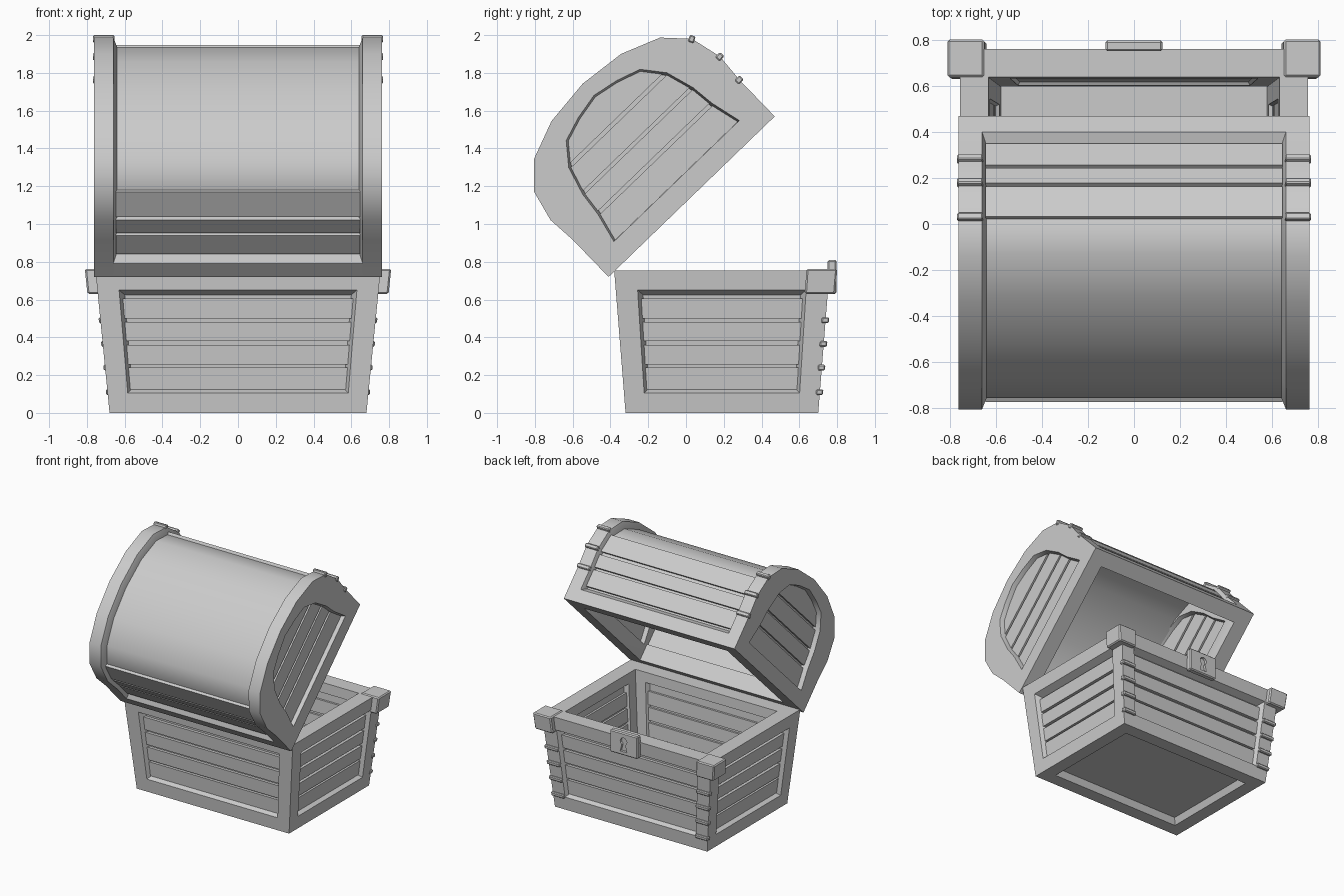
import bpy, bmesh, math
from mathutils import Matrix, Vector

if "Cube" in bpy.data.objects:
    bpy.data.objects.remove(bpy.data.objects["Cube"])

H, W = 0.755, 1.223           # base height, lid depth
LID = Matrix.Translation((0, -0.41, 0.72)) @ Matrix.Rotation(math.radians(44), 4, 'X')


def taper(co):
    t = co.z / H
    return Vector((co.x * (1 + 0.11 * t), 0.19 + co.y * (1 + 0.118 * t), co.z))


def lid_space(co):
    return LID @ co


def finish(name, bm, fn=None, smooth=False):
    if fn:
        for v in bm.verts:
            v.co = fn(v.co)
    bmesh.ops.recalc_face_normals(bm, faces=bm.faces)
    me = bpy.data.meshes.new(name)
    bm.to_mesh(me)
    bm.free()
    ob = bpy.data.objects.new(name, me)
    bpy.context.collection.objects.link(ob)
    bpy.ops.object.select_all(action='DESELECT')
    ob.select_set(True)
    bpy.context.view_layer.objects.active = ob
    if smooth:
        bpy.ops.object.shade_smooth_by_angle(angle=math.radians(35))
    return ob


def box(bm, lo, hi, bevel=0, rot=0):
    lo, hi = Vector(lo), Vector(hi)
    m = (Matrix.Translation((lo + hi) / 2) @ Matrix.Rotation(rot, 4, 'X')
         @ Matrix.Diagonal((*(hi - lo), 1)))
    vs = bmesh.ops.create_cube(bm, size=1, matrix=m)['verts']
    if bevel:
        es = list({e for v in vs for e in v.link_edges})
        bmesh.ops.bevel(bm, geom=es, offset=bevel, segments=1, affect='EDGES')


def loft(bm, loops, ring=False):
    # skin equal-length closed loops; either capped or joined end to end
    vs = [[bm.verts.new(p) for p in lp] for lp in loops]
    n = len(vs[0])
    for a, b in zip(vs, vs[1:] + (vs[:1] if ring else [])):
        for i in range(n):
            j = (i + 1) % n
            bm.faces.new((a[i], a[j], b[j], b[i]))
    if not ring:
        bm.faces.new(vs[0])
        bm.faces.new(vs[-1])


def at_x(pts, x):
    return [Vector((x, u, v)) for u, v in pts]


def prism(bm, pts, x0, x1):
    loft(bm, [at_x(pts, x0), at_x(pts, x1)])


def mirror(half):
    # half profile -> full symmetric profile (last point is the crown)
    return half + [(W - u, v) for u, v in half[-2::-1]]


def inset(pts, d):
    # mitred inward offset of an open arch; the feet only move sideways
    out = []
    for i, p in enumerate(pts):
        p = Vector(p)
        ns = []
        for a, b in ((i - 1, i), (i, i + 1)):
            if a >= 0 and b < len(pts):
                e = (Vector(pts[b]) - Vector(pts[a])).normalized()
                ns.append(Vector((e.y, -e.x)))
        m = sum(ns, Vector((0, 0))).normalized()
        q = p + m * d / m.dot(ns[0])
        out.append((q.x, p.y if i in (0, len(pts) - 1) else q.y))
    return out


def band(half, a, b):
    # part of an arch between heights a and b
    def at(v):
        for (u0, v0), (u1, v1) in zip(half, half[1:]):
            if v0 <= v <= v1:
                return (u0 + (u1 - u0) * (v - v0) / (v1 - v0), v)
        return half[-1]
    left = [at(a)] + [p for p in half if a < p[1] < b] + [at(b)]
    right = [(W - u, v) for u, v in left[::-1]]
    return left + (right[1:] if abs(left[-1][0] - W / 2) < 1e-4 else right)


# ---- base body: hollow box with framed, recessed walls inside and out
bm = bmesh.new()
box(bm, (-0.68, -0.51, 0), (0.68, 0.51, H))
bm.normal_update()
top = [f for f in bm.faces if f.normal.z > 0.9]
bmesh.ops.inset_individual(bm, faces=top, thickness=0.11, use_even_offset=True)
floor = bmesh.ops.extrude_discrete_faces(bm, faces=top)['faces']
bmesh.ops.translate(bm, vec=(0, 0, -0.655), verts=list({v for f in floor for v in f.verts}))
bm.normal_update()
outer, inner = [], []
for f in bm.faces:
    c, n = f.calc_center_median(), f.normal
    if n.z < -0.9:
        outer.append(f)
    elif abs(n.z) < 0.1:
        (outer if c.dot(n) > 0 else inner).append(f)
for faces, rim, slope, depth in ((outer, 0.105, 0.025, -0.05), (inner, 0.08, 0.015, -0.03)):
    bmesh.ops.inset_individual(bm, faces=faces, thickness=rim, use_even_offset=True)
    bmesh.ops.inset_individual(bm, faces=faces, thickness=slope, depth=depth, use_even_offset=True)
finish("base_frame", bm, taper)

# ---- base planks on all four walls
bm = bmesh.new()
for z0, z1 in ((0.125, 0.24), (0.255, 0.36), (0.38, 0.48), (0.50, 0.605)):
    for s in (-1, 1):
        y0, y1 = sorted((s * 0.415, s * 0.482))
        box(bm, (-0.56, y0, z0), (0.56, y1, z1))
        x0, x1 = sorted((s * 0.585, s * 0.652))
        box(bm, (x0, -0.39, z0), (x1, 0.39, z1))
finish("base_planks", bm, taper)

# ---- corner caps and straps on the opening side
bm = bmesh.new()
for s in (-1, 1):
    x0, x1 = sorted((s * 0.585, s * 0.73))
    box(bm, (x0, 0.40, 0.63), (x1, 0.546, 0.762), 0.008)
finish("corner_caps", bm, taper)
bm = bmesh.new()
for s in (-1, 1):
    x0, x1 = sorted((s * 0.575, s * 0.688))
    for z in (0.11, 0.24, 0.365, 0.49):
        box(bm, (x0, 0.49, z - 0.015), (x1, 0.527, z + 0.015), 0.006)
finish("base_straps", bm, taper)

# ---- lock plate with keyhole
bm = bmesh.new()
box(bm, (-0.123, 0.75, 0.63), (0.123, 0.797, 0.81), 0.008)
plate = finish("lock_plate", bm)
bm = bmesh.new()
key = [(0.03 * math.sin(math.radians(a)), 0.742 + 0.03 * math.cos(math.radians(a)))
       for a in range(-150, 151, 30)] + [(0.03, 0.66), (-0.03, 0.66)]
loft(bm, [[Vector((x, y, z)) for x, z in key] for y in (0.778, 0.85)])
cutter = finish("keyhole_cutter", bm)
cutter.hide_render = True
mod = plate.modifiers.new("keyhole", 'BOOLEAN')
mod.operation, mod.object, mod.solver = 'DIFFERENCE', cutter, 'EXACT'
bpy.context.view_layer.objects.active = plate
bpy.ops.object.modifier_apply(modifier="keyhole")
bpy.data.objects.remove(cutter)

# ---- lid profiles (depth, height)
half_out = [(0, 0), (0, 0.27), (-0.012, 0.43), (0.03, 0.6), (0.147, 0.722), (0.355, 0.803), (W / 2, 0.831)]
half_in = [(0.15, 0.115), (0.19, 0.28), (0.205, 0.41), (0.25, 0.563), (0.34, 0.675), (0.47, 0.718), (W / 2, 0.745)]
rim, arch = mirror(half_out), mirror(half_in)

# ---- lid end ribs
bm = bmesh.new()
for s in (-1, 1):
    loft(bm, [at_x(rim, s * 0.762), at_x(rim, s * 0.66), at_x(inset(rim, 0.05), s * 0.64),
              at_x(arch, s * 0.64), at_x(inset(arch, 0.015), s * 0.69), at_x(inset(arch, 0.015), s * 0.715),
              at_x(arch, s * 0.762)], ring=True)
finish("lid_ribs", bm, lid_space, True)

# ---- lid end panels: thin core with planks on both sides
bm = bmesh.new()
for s in (-1, 1):
    prism(bm, arch, s * 0.692, s * 0.708)
    for a, b in ((0.116, 0.27), (0.29, 0.404), (0.422, 0.555), (0.575, 0.745)):
        prism(bm, band(half_in, a, b), s * 0.672, s * 0.728)
finish("lid_end_planks", bm, lid_space)

# ---- barrel shell
bm = bmesh.new()
prism(bm, inset(rim, 0.05) + inset(rim, 0.10)[::-1], -0.65, 0.65)
finish("lid_barrel", bm, lid_space, True)

# ---- lid rails and side planks, front and back
bm = bmesh.new()
bp = bmesh.new()
rail = [(0, 0), (0.115, 0), (0.115, 0.13), (0.045, 0.13), (0, 0.10)]
planks = [[(0.026, 0.145), (0.026, 0.28), (0.07, 0.28), (0.07, 0.145)],
          [(0.024, 0.30), (0.018, 0.40), (0.07, 0.40), (0.07, 0.30)],
          [(0.016, 0.425), (0.052, 0.575), (0.09, 0.565), (0.07, 0.425)]]
for flip in (False, True):
    def side(pts):
        return [(W - u, v) for u, v in pts] if flip else pts
    prism(bm, side(rail), -0.66, 0.66)
    for p in planks:
        prism(bp, side(p), -0.645, 0.645)
finish("lid_rails", bm, lid_space)
finish("lid_side_planks", bp, lid_space)

# ---- lid straps on the opening side
bm = bmesh.new()
for s in (-1, 1):
    x0, x1 = sorted((s * 0.655, s * 0.768))
    for (u, v), r in zip(half_out[1:4], (0, 0.05, 0.5)):
        box(bm, (x0, W - u - 0.02, v - 0.016), (x1, W - u + 0.017, v + 0.016), 0.006, r)
finish("lid_straps", bm, lid_space)
